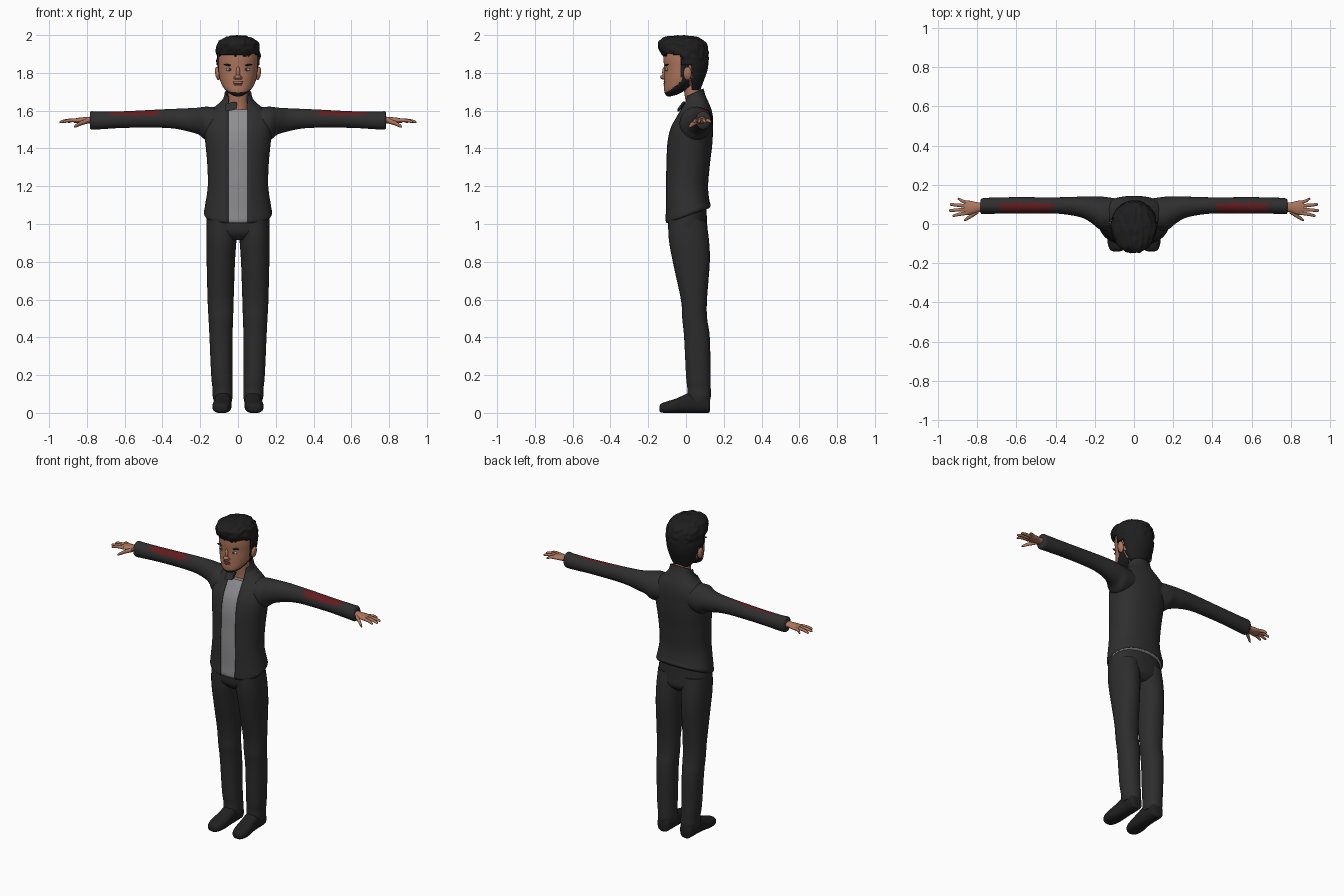
import bpy
import bmesh
import math
from mathutils import Vector, noise

cube = bpy.data.objects.get("Cube")
if cube:
    bpy.data.objects.remove(cube, do_unlink=True)


def material(name, r, g, b):
    m = bpy.data.materials.new(name)
    m.use_nodes = True
    m.diffuse_color = (r, g, b, 1)
    node = m.node_tree.nodes["Principled BSDF"]
    node.inputs["Base Color"].default_value = (r, g, b, 1)
    node.inputs["Roughness"].default_value = 0.8
    return m


JACKET = material("charcoal jacket", .028, .028, .029)
TROUSERS = material("dark trousers", .026, .026, .026)
SHOES = material("black leather", .015, .015, .016)
HAIR = material("black hair", .013, .013, .014)
SHIRT = material("grey shirt", .27, .27, .28)
SKIN = material("skin", .42, .18, .11)
RED = material("dark red patch", .12, .012, .014)
LIPS = material("lips", .27, .095, .07)
EYE = material("eye white", .4, .4, .42)
IRIS = material("iris", .05, .06, .08)
parts = []


def finish(name, bm, *mats, mirror=False):
    """Turn a bmesh into a smooth shaded object, optionally mirrored in x."""
    bmesh.ops.recalc_face_normals(bm, faces=bm.faces)
    mesh = bpy.data.meshes.new(name)
    bm.to_mesh(mesh)
    bm.free()
    for m in mats:
        mesh.materials.append(m)
    ob = bpy.data.objects.new(name, mesh)
    bpy.context.collection.objects.link(ob)
    if mirror:
        mod = ob.modifiers.new("mirror", "MIRROR")
        mod.use_mirror_merge = False
    parts.append(ob)
    return ob


def spline(rows, steps):
    """Catmull-Rom rows between the key sections."""
    rows = [tuple(r) + (0,) * (6 - len(r)) for r in rows]
    ext = [rows[0]] + rows + [rows[-1]]
    out = []
    for i in range(len(rows) - 1):
        for k in range(steps):
            t = k / steps
            out.append([b + .5 * t * (c - a + t * (2*a - 5*b + 4*c - d + t * (3*(b - c) + d - a)))
                        for a, b, c, d in zip(*ext[i:i + 4])])
    return out + [list(rows[-1])]


def loft(rows, axis="z", sides=32, power=1.0, gap=0, steps=5):
    """Skin rounded sections (t, centre a, centre b, radius a, radius b, tilt)."""
    bm = bmesh.new()
    rings = []
    for t, ca, cb, ra, rb, tilt in spline(rows, steps):
        half = math.pi / 2 - math.acos(min(.95, gap / ra) ** (1 / power)) if gap else 0
        ring = []
        for i in range(sides + (1 if gap else 0)):
            ang = -math.pi / 2 + half + (2 * math.pi - 2 * half) * i / sides
            c, s = math.cos(ang), math.sin(ang)
            a = ca + ra * math.copysign(abs(c) ** power, c)
            b = cb + rb * math.copysign(abs(s) ** power, s)
            p = {"z": (a, b, t + tilt * b), "x": (t, a, b), "y": (a, t, b)}[axis]
            ring.append(bm.verts.new(p))
        rings.append(ring)
    for r, q in zip(rings, rings[1:]):
        n = len(r)
        for i in range(n - 1 if gap else n):
            j = (i + 1) % n
            bm.faces.new((r[i], r[j], q[j], q[i]))
    if not gap:
        bm.faces.new(rings[0])
        bm.faces.new(rings[-1])
    return bm


def blob(name, centre, scale, mat, turn=0, mirror=False):
    bm = bmesh.new()
    bmesh.ops.create_uvsphere(bm, u_segments=20, v_segments=12, radius=1)
    ca, sa = math.cos(turn), math.sin(turn)
    for v in bm.verts:
        x, y, z = (v.co[i] * scale[i] for i in range(3))
        v.co = Vector((x * ca - z * sa, y, x * sa + z * ca)) + Vector(centre)
    return finish(name, bm, mat, mirror=mirror)


def face_y(x):
    return -.007 - .108 * math.sqrt(1 - (x / .103) ** 2)


# Jacket body, open down the front and running up into a short collar
torso = [(1.04, 0, .01, .172, .113, .36), (1.055, 0, .01, .18, .121, .34),
         (1.1, 0, .007, .174, .117, .2), (1.2, 0, .003, .16, .114),
         (1.32, 0, .01, .163, .117), (1.42, 0, .018, .172, .121),
         (1.5, 0, .028, .18, .115), (1.56, 0, .043, .172, .1),
         (1.605, 0, .052, .14, .083), (1.635, 0, .05, .1, .068, .1),
         (1.65, 0, .045, .078, .058, .3), (1.675, 0, .043, .07, .05, .45)]
jacket = finish("jacket_body", loft(torso, sides=48, power=.88, gap=.052), JACKET)
thick = jacket.modifiers.new("cloth", "SOLIDIFY")
thick.thickness = .009
thick.offset = -1

# Shirt under the jacket
under = [(t, a, b, ra - .006, rb - .006, *k) for t, a, b, ra, rb, *k in torso[:9]]
finish("shirt", loft(under, sides=48, power=.88), SHIRT)

# Folded collar wing on one side
bm = bmesh.new()
bmesh.ops.create_cube(bm, size=1)
bmesh.ops.bevel(bm, geom=bm.edges[:], offset=.12, segments=2, affect="EDGES")
for v in bm.verts:
    x, y, z = v.co
    v.co = (-.036 + .062 * x, -.026 + .014 * y + .03 * z, 1.622 + .042 * z + .012 * x)
finish("collar_wing", bm, JACKET)

# Sleeves with a worn patch along the top of each forearm
bm = loft([(.09, .05, 1.535, .08, .08), (.165, .054, 1.533, .086, .088),
           (.21, .07, 1.545, .07, .071), (.26, .085, 1.551, .055, .062),
           (.33, .092, 1.557, .046, .053), (.42, .095, 1.558, .041, .048),
           (.6, .095, 1.553, .042, .044), (.74, .093, 1.548, .041, .047),
           (.775, .09, 1.549, .04, .048), (.784, .09, 1.549, .032, .04)],
          axis="x", sides=40, steps=10)
for f in bm.faces:
    c = f.calc_center_median()
    rag = .03 * noise.noise(c * 60)
    if .42 + rag < c.x < .68 + rag and c.z > 1.575 + rag * .2 and .05 < c.y < .108 + rag * .4:
        f.material_index = 1
finish("sleeves", bm, JACKET, RED, mirror=True)

# Hands: palm, four fingers and a thumb
finish("palms", loft([(.76, .088, 1.55, .024, .019), (.8, .085, 1.55, .026, .017),
                      (.84, .083, 1.548, .036, .015), (.868, .083, 1.547, .034, .011)],
                     axis="x", sides=20), SKIN, mirror=True)
fingers = {"index": (.056, .926, .043), "middle": (.074, .944, .069),
           "ring": (.092, .94, .1), "little": (.109, .9, .128)}
for name, (y0, x1, y1) in fingers.items():
    mid = (.86 + x1) / 2
    finish(name + "_fingers", loft([(.85, y0, 1.548, .01, .01), (mid, (y0 + y1) / 2, 1.548, .009, .009),
                                    (x1 - .006, y1, 1.541, .007, .007), (x1, y1, 1.539, .003, .003)],
                                   axis="x", sides=10, steps=3), SKIN, mirror=True)
finish("thumbs", loft([(.795, .068, 1.546, .014, .014), (.83, .043, 1.534, .012, .012),
                       (.858, .024, 1.52, .008, .009), (.868, .018, 1.514, .003, .004)],
                      axis="x", sides=12), SKIN, mirror=True)

# Trousers: hips and two legs
finish("hips", loft([(.915, 0, .015, .09, .07), (.95, 0, .012, .155, .1),
                     (1.0, 0, .008, .167, .104), (1.08, 0, .008, .163, .1)], power=.9), TROUSERS)
finish("trouser_legs", loft([(.06, .08, .07, .047, .055), (.09, .081, .07, .053, .062),
                             (.13, .082, .069, .053, .062), (.2, .086, .065, .056, .065),
                             (.4, .09, .058, .061, .068), (.5, .091, .046, .065, .066),
                             (.6, .092, .042, .069, .069), (.8, .091, .028, .075, .098),
                             (.92, .088, .015, .08, .106), (1.02, .084, .006, .08, .1)],
                            power=.92), TROUSERS, mirror=True)

# Shoes, flattened underneath
bm = loft([(-.14, .088, .022, .018, .014), (-.13, .088, .026, .035, .024),
           (-.1, .087, .03, .047, .031), (-.06, .085, .036, .05, .037),
           (-.02, .082, .045, .047, .045), (.03, .08, .055, .045, .055),
           (.1, .08, .055, .043, .055), (.122, .08, .045, .036, .043), (.128, .08, .045, .02, .03)],
          axis="y", power=.8)
for v in bm.verts:
    v.co.z = max(v.co.z, 0)
finish("shoes", bm, SHOES, mirror=True)

# Neck
finish("neck", loft([(1.55, 0, .045, .055, .045), (1.63, 0, .042, .052, .042),
                     (1.7, 0, .035, .052, .045), (1.77, 0, .03, .055, .05)]), SKIN)

# Head, with a beard along the jaw and sideburns
bm = loft([(1.696, 0, -.065, .018, .018, .25), (1.704, 0, -.06, .038, .042, .25),
           (1.725, 0, -.038, .073, .077, .2), (1.765, 0, -.012, .096, .104, .05),
           (1.82, 0, -.007, .103, .108), (1.88, 0, -.007, .105, .112),
           (1.94, 0, -.01, .095, .1), (1.975, 0, -.01, .05, .06)], sides=64, steps=8)
for f in bm.faces:
    c = f.calc_center_median()
    jaw = c.z < 1.698 + .75 * max(0, c.y + .1) and c.y < .02
    sideburn = -.025 < c.y < .01 and 1.74 < c.z < 1.9
    if jaw or sideburn:
        f.material_index = 1
finish("head", bm, SKIN, HAIR)

# Hair cap, tousled, cut away around the face
bm = loft([(1.71, 0, .045, .055, .03), (1.75, 0, .025, .085, .066), (1.82, 0, .006, .109, .109),
           (1.88, 0, 0, .115, .119), (1.92, 0, -.012, .116, .13), (1.955, 0, -.021, .108, .128),
           (1.98, 0, -.025, .085, .103), (1.993, 0, -.028, .05, .065), (1.997, 0, -.03, .015, .02)],
          sides=80, steps=6)
cut = []
for f in bm.faces:
    c = f.calc_center_median()
    rag = .012 * noise.noise(c * 45)
    edge = .03 if c.z < 1.84 else -.025
    if c.z < 1.893 + rag and c.y < edge + rag:
        cut.append(f)
bmesh.ops.delete(bm, geom=cut, context="FACES")
bm.normal_update()
for v in bm.verts:
    if v.co.z > 1.86:
        p = Vector((v.co.x * 55, v.co.y * 22, v.co.z * 40))
        shift = Vector((v.co.x, v.co.y + .01, (v.co.z - 1.88) * .5)).normalized()
        v.co += shift * .008 * noise.noise(p)
        v.co.z = min(v.co.z, 2.0)
hair = finish("hair", bm, HAIR)
thick = hair.modifiers.new("volume", "SOLIDIFY")
thick.thickness = .014
thick.offset = -1

# Ears and facial features
blob("ears", (.108, .008, 1.797), (.013, .022, .036), SKIN, turn=-.15, mirror=True)
blob("nose_tip", (0, -.118, 1.778), (.017, .019, .013), SKIN)
blob("nose_bridge", (0, -.112, 1.803), (.011, .014, .032), SKIN)
blob("nostrils", (.014, -.113, 1.774), (.009, .011, .009), SKIN, mirror=True)
blob("eyes", (.046, face_y(.046) + .002, 1.818), (.019, .008, .008), EYE, mirror=True)
blob("irises", (.045, face_y(.045) - .004, 1.818), (.007, .004, .007), IRIS, mirror=True)
blob("brows", (.05, face_y(.05) + .001, 1.842), (.027, .01, .005), HAIR, turn=.15, mirror=True)
blob("upper_lip", (0, -.112, 1.744), (.026, .008, .004), LIPS)
blob("lower_lip", (0, -.111, 1.736), (.021, .009, .005), LIPS)
blob("moustache", (0, -.112, 1.753), (.026, .006, .002), HAIR)

# Smooth shading with sharp creases kept
bpy.ops.object.select_all(action="DESELECT")
for ob in parts:
    ob.select_set(True)
bpy.context.view_layer.objects.active = parts[0]
bpy.ops.object.shade_smooth_by_angle(angle=math.radians(50))
